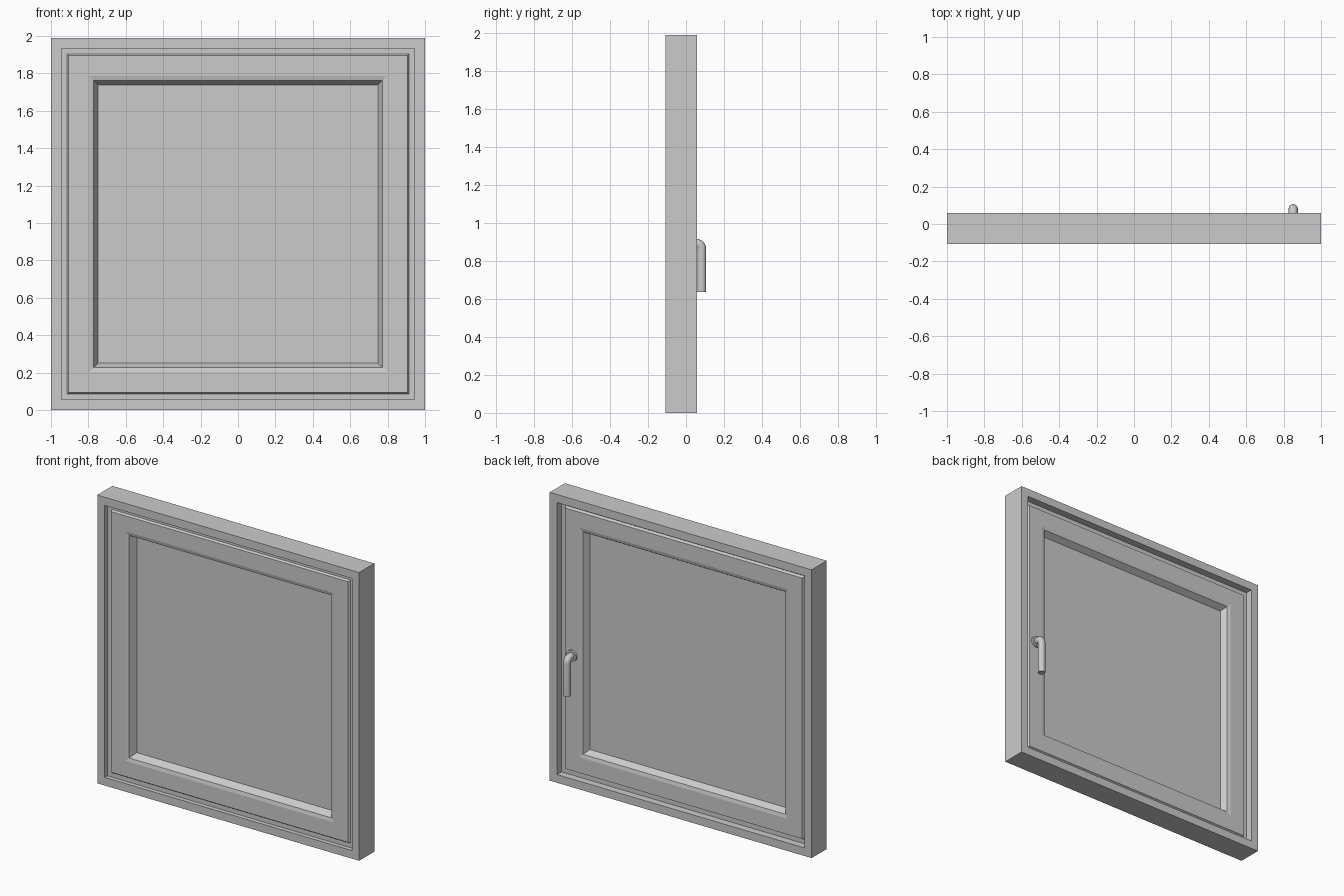
import bpy, bmesh, math

if "Cube" in bpy.data.objects:
    bpy.data.objects.remove(bpy.data.objects["Cube"])

HW, HH, CZ = 1.0, 0.995, 0.995      # half width, half height, centre height


def ring(name, profile):
    """Sweep an (inset, y) profile round the rectangle with mitred corners."""
    bm = bmesh.new()
    loops = []
    for sx, sz in ((-1, -1), (1, -1), (1, 1), (-1, 1)):
        loops.append([bm.verts.new((sx * (HW - i), y, CZ + sz * (HH - i))) for i, y in profile])
    n = len(profile)
    for c in range(4):
        a, b = loops[c], loops[(c + 1) % 4]
        for k in range(n):
            m = (k + 1) % n
            bm.faces.new((a[k], b[k], b[m], a[m]))
    bmesh.ops.recalc_face_normals(bm, faces=bm.faces)
    me = bpy.data.meshes.new(name)
    bm.to_mesh(me)
    bm.free()
    ob = bpy.data.objects.new(name, me)
    bpy.context.collection.objects.link(ob)
    return ob


# Fixed outer frame with a stop in the middle of its depth
ring("outer_frame", [(0, -.107), (.056, -.107), (.056, -.077), (.086, -.077),
                     (.086, .008), (.056, .008), (.056, .058), (0, .058)])

# Opening sash, chamfered outside and sloping in to the pane
ring("sash", [(.086, -.077), (.095, -.09), (.203, -.09), (.227, -.084),
              (.251, -.034), (.251, -.022), (.227, .019), (.203, .025),
              (.095, .025), (.086, .008)])

# Pane
bpy.ops.mesh.primitive_cube_add(size=1, location=(0, -.028, CZ))
pane = bpy.context.object
pane.name = "pane"
pane.scale = (2 * (HW - .249), .012, 2 * (HH - .249))

# Handle rosette on the back of the sash
HX, NZ, R = .851, .892, .0245
bpy.ops.mesh.primitive_cylinder_add(vertices=32, radius=.038, depth=.016,
                                    location=(HX, .031, NZ), rotation=(math.pi / 2, 0, 0))
rosette = bpy.context.object
rosette.name = "handle_rosette"
bpy.ops.object.shade_smooth_by_angle()

# Handle lever: neck out of the sash, bend, then grip hanging down
GY, B = .082, .029
path = [(HX, .025, NZ)]
for k in range(9):
    t = math.pi / 2 * k / 8
    path.append((HX, GY - B + B * math.sin(t), NZ - B + B * math.cos(t)))
path.append((HX, GY, .638))
cu = bpy.data.curves.new("handle_lever", 'CURVE')
cu.dimensions = '3D'
cu.bevel_depth = R
cu.bevel_resolution = 6
cu.use_fill_caps = True
sp = cu.splines.new('POLY')
sp.points.add(len(path) - 1)
for p, co in zip(sp.points, path):
    p.co = (*co, 1)
lever = bpy.data.objects.new("handle_lever", cu)
bpy.context.collection.objects.link(lever)
bpy.ops.object.select_all(action='DESELECT')
lever.select_set(True)
bpy.context.view_layer.objects.active = lever
bpy.ops.object.convert(target='MESH')
bpy.context.object.name = "handle_lever"
bpy.ops.object.shade_smooth_by_angle()
